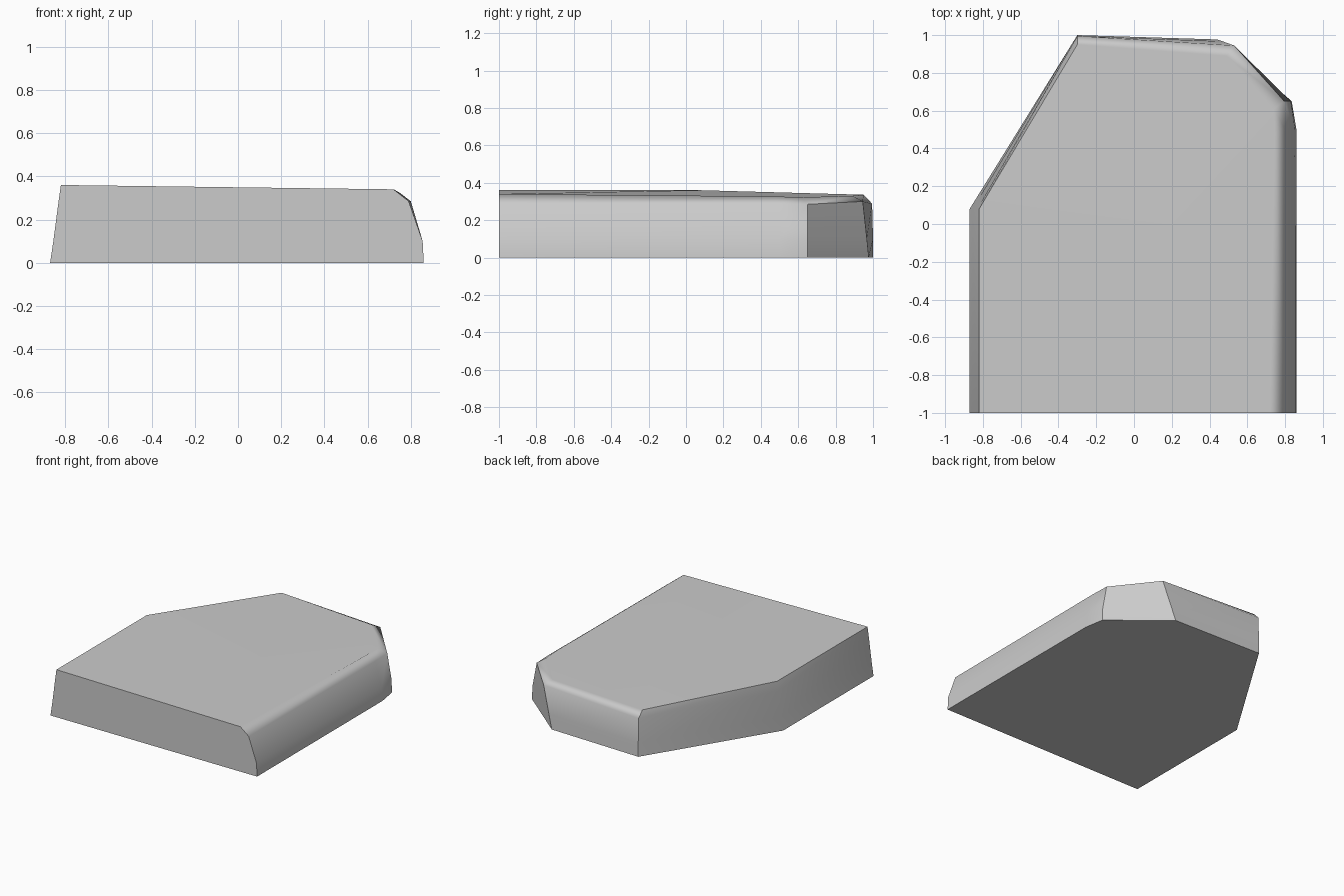
import bpy
import bmesh

cube = bpy.data.objects.get("Cube")
if cube:
    bpy.data.objects.remove(cube, do_unlink=True)

# Single stone-grey finish
GREY = (0.6, 0.6, 0.6, 1.0)
mat = bpy.data.materials.new("stone grey")
mat.use_nodes = True
mat.diffuse_color = GREY
bsdf = next(n for n in mat.node_tree.nodes if n.type == "BSDF_PRINCIPLED")
bsdf.inputs["Base Color"].default_value = GREY
bsdf.inputs["Roughness"].default_value = 0.8

# Outlines from the ground up, each starting at the front corner on -x
base = [(-.87, -1, 0), (.86, -1, 0), (.86, .5, 0), (.835, .65, 0),
        (.44, .977, 0), (-.3, 1, 0), (-.87, .08, 0)]
lower = [(-.855, -1, .1), (.855, -1, .1), (.853, .5, .1), (.83, .65, .1),
         (.47, .967, .1), (-.3, 1, .1), (-.855, .08, .1)]
shoulder = [(-.83, -1, .29), (.79, -1, .285), (.80, .5, .285), (.795, .65, .285),
            (.53, .945, .3), (-.3, .995, .288), (-.83, .08, .29)]
rim = [(-.82, -1, .36), (.72, -1, .34), (.745, .48, .327), (.74, .61, .322),
       (.49, .89, .33), (-.3, .95, .336), (-.82, .08, .36)]

# Skin the outlines into one closed slab
bm = bmesh.new()
rings = [[bm.verts.new(p) for p in outline] for outline in (base, lower, shoulder, rim)]
n = len(base)
for below, above in zip(rings, rings[1:]):
    for i in range(n):
        j = (i + 1) % n
        bm.faces.new((below[i], below[j], above[j], above[i]))
bm.faces.new(rings[0][::-1])
bm.faces.new(rings[-1])
bmesh.ops.recalc_face_normals(bm, faces=bm.faces)

for f in bm.faces:
    f.smooth = True
for e in bm.edges:
    e.smooth = e.calc_face_angle(0) < 0.9

# Crisp upright corners below the rounded shoulder
for below, above in zip(rings[:2], rings[1:3]):
    for i in (0, 1, 3, 4, 5):
        bm.edges.get((below[i], above[i])).smooth = False

mesh = bpy.data.meshes.new("slab")
bm.to_mesh(mesh)
bm.free()
mesh.materials.append(mat)
slab = bpy.data.objects.new("slab", mesh)
bpy.context.collection.objects.link(slab)

# Keep the broad faces flat while the narrow bevel stays soft
weighted = slab.modifiers.new("flat broad faces", "WEIGHTED_NORMAL")
weighted.keep_sharp = True
